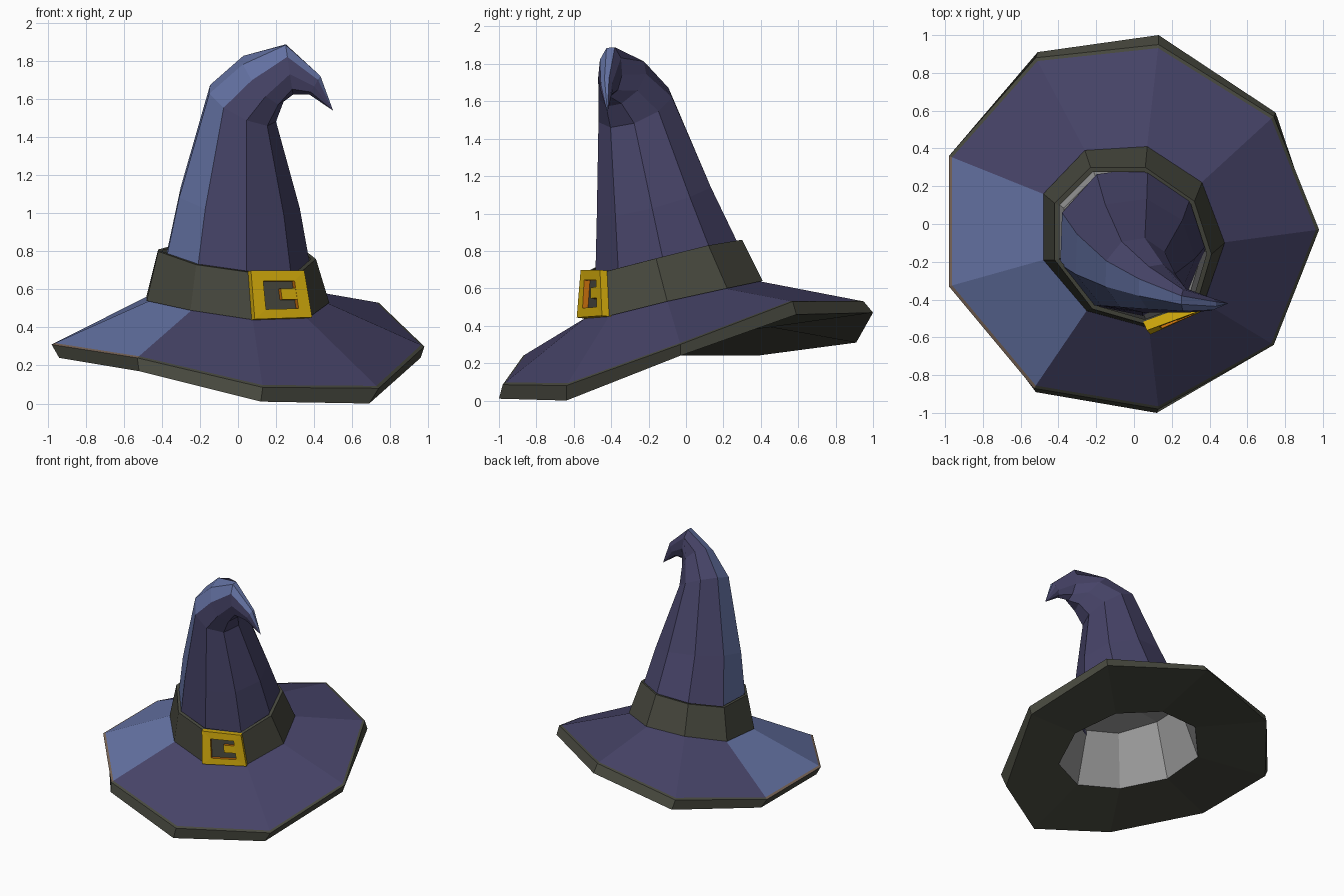
import bpy, math
from mathutils import Vector as V

if "Cube" in bpy.data.objects:
    bpy.data.objects.remove(bpy.data.objects["Cube"])

N = 9  # sides all the way round the hat


def mat(name, r, g, b):
    lin = [((c / 255 + 0.055) / 1.055) ** 2.4 for c in (r, g, b)]
    m = bpy.data.materials.new(name)
    m.diffuse_color = (*lin, 1)
    m.use_nodes = True
    m.node_tree.nodes["Principled BSDF"].inputs["Base Color"].default_value = m.diffuse_color
    return m


PURPLE = mat("purple_cloth", 70, 67, 103)
BLUE = mat("faded_blue_cloth", 100, 114, 163)
OLIVE = mat("dark_olive_trim", 71, 72, 62)
BROWN = mat("brown_trim", 122, 102, 88)
GREY = mat("grey_lining", 150, 150, 150)
GOLD = mat("gold", 212, 172, 12)
ORANGE = mat("orange_gold", 208, 116, 14)


def build(name, verts, faces, mats, idx):
    me = bpy.data.meshes.new(name)
    me.from_pydata([tuple(v) for v in verts], [], faces)
    for m in mats:
        me.materials.append(m)
    for p, i in zip(me.polygons, idx):
        p.material_index = i
    me.validate()
    ob = bpy.data.objects.new(name, me)
    bpy.context.collection.objects.link(ob)
    return ob


def loft(name, rings, mats, rule, tip=None, tip_first=False):
    """Skin counter-clockwise rings; rule(row, column) gives the material."""
    verts = [v for r in rings for v in r]
    faces, idx = [], []
    for r in range(len(rings) - 1):
        for k in range(N):
            a, b = r * N + k, r * N + (k + 1) % N
            faces.append((a, b, b + N, a + N))
            idx.append(rule(r, k))
    if tip is not None:
        t, base = len(verts), 0 if tip_first else (len(rings) - 1) * N
        verts.append(V(tip))
        for k in range(N):
            a, b = base + k, base + (k + 1) % N
            faces.append((b, a, t) if tip_first else (a, b, t))
            idx.append(rule(len(rings) - 1, k))
    return build(name, verts, faces, mats, idx)


def ring(c, u, v):
    out = []
    for k in range(N):
        a = math.radians(-2 + 40 * k)
        out.append(V(c) + math.cos(a) * V(u) + math.sin(a) * V(v))
    return out


def shrink(r, f, dz=0.0):
    c = sum(r, V()) / N
    return [c + (p - c) * f + V((0, 0, dz)) for p in r]


def faded(k):  # the two left-hand columns are faded
    return 1 if k in (4, 5) else 0


# Outlines of the sagging brim and the tilted band, from +x counter-clockwise
rim_top = [V(p) for p in (
    (.98, -.03, .30), (.74, .57, .53), (.13, .95, .53), (-.52, .88, .38), (-.98, .36, .31),
    (-.98, -.33, .31), (-.53, -.87, .24), (.13, -.98, .085), (.74, -.64, .08))]
rim_low = [V(p) for p in (
    (.96, -.03, .24), (.75, .59, .46), (.13, 1.0, .47), (-.51, .91, .31), (-.94, .38, .24),
    (-.94, -.33, .24), (-.52, -.89, .17), (.12, -1.0, .01), (.69, -.64, 0))]
band_low = [V(p) for p in (
    (.48, -.10, .53), (.36, .22, .60), (.07, .41, .64), (-.26, .39, .64), (-.48, .16, .57),
    (-.48, -.19, .54), (-.25, -.46, .49), (.08, -.55, .44), (.37, -.42, .45))]
band_top = [V(p) for p in (
    (.41, -.16, .76), (.32, .12, .83), (.06, .30, .86), (-.23, .30, .86), (-.42, .11, .81),
    (-.42, -.19, .80), (-.22, -.45, .73), (.06, -.53, .69), (.33, -.43, .69))]

# Brim: underside, rim wall, thin trim strip, cloth top
hole = shrink(band_low, 1.0, -.24)
strip = [a.lerp(b, .035) for a, b in zip(rim_top, band_low)]
loft("brim", [hole, rim_low, rim_top, strip, shrink(band_low, .97)],
     [PURPLE, BLUE, OLIVE, BROWN],
     lambda r, k: faded(k) if r == 3 else (3 if r == 2 and faded(k) else 2))

# Lining inside the hat
ceiling = shrink(band_top, .88, -.06)
loft("lining", [ceiling, hole], [GREY], lambda r, k: 0,
     tip=sum(ceiling, V()) / N, tip_first=True)

# Band with a small lip on top
loft("band", [band_low, band_top, shrink(band_top, .94), shrink(band_top, .94, -.1)],
     [OLIVE], lambda r, k: 0)

# Crown: cone that bends over into a hooked tip
crown = [ring((-.01, -.09, .70), (.40, 0, -.03), (0, .40, .10)),
         ring((0, -.17, 1.07), (.325, 0, -.04), (0, .31, .08)),
         ring((.02, -.27, 1.57), (.18, 0, -.085), (0, .20, .07)),
         ring((.13, -.34, 1.70), (.11, 0, -.11), (0, .13, .07)),
         ring((.27, -.405, 1.76), (.02, 0, -.135), (0, .065, .01)),
         ring((.405, -.425, 1.675), (-.03, 0, -.05), (0, .035, 0))]
loft("crown", crown, [PURPLE, BLUE], lambda r, k: faded(k), tip=(.50, -.42, 1.54))

# Buckle, laid on the front-right face of the band
E0, D0, D1, E1 = band_low[7], band_low[8], band_top[8], band_top[7]
normal = (D0 - E0).cross(E1 - E0).normalized()


def on_face(s, t, d):
    return E0.lerp(D0, s).lerp(E1.lerp(D1, s), t) + normal * d


def rect(s0, s1, t0, t1, d):
    return [on_face(s, t, d) for s, t in ((s0, t0), (s1, t0), (s1, t1), (s0, t1))]


outer, inner, deep = (-.02, 1.02, .0, 1.02), (.2, .8, .2, .8), .035
loops = [rect(*outer, -.02), rect(*outer, deep), rect(*inner, deep), rect(*inner, -.01)]
faces, idx = [], []
for r in range(3):
    for k in range(4):
        a, b = r * 4 + k, r * 4 + (k + 1) % 4
        faces.append((a, b, b + 4, a + 4))
        idx.append(1 if r == 2 else 0)
build("buckle_frame", [v for l in loops for v in l], faces, [GOLD, ORANGE], idx)

# Prong reaching in from the right of the frame
tab = (.52, .81, .40, .64)
faces = [(k, (k + 1) % 4, (k + 1) % 4 + 4, k + 4) for k in range(4)] + [(4, 5, 6, 7)]
build("buckle_prong", rect(*tab, -.01) + rect(*tab, deep - .002), faces,
      [GOLD, ORANGE], [1, 1, 1, 1, 0])
